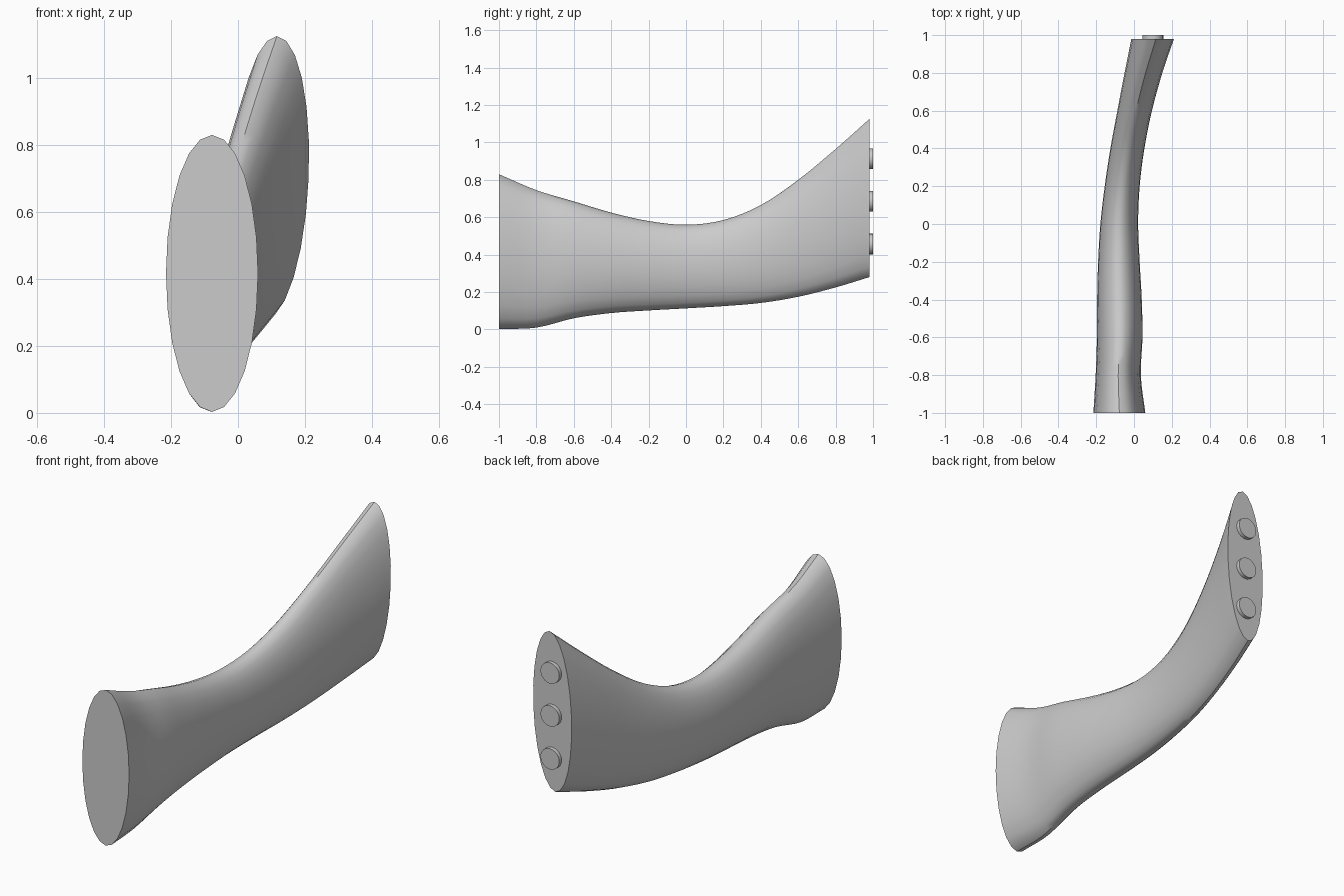
import bpy
import bmesh
from math import sin, cos, pi, radians
from mathutils import Matrix, Vector

cube = bpy.data.objects.get("Cube")
if cube:
    bpy.data.objects.remove(cube, do_unlink=True)

SIDES = 24
STEPS = 4

grey = bpy.data.materials.new("plain grey")
grey.use_nodes = True
grey.diffuse_color = (0.6, 0.6, 0.6, 1)
grey.node_tree.nodes["Principled BSDF"].inputs["Base Color"].default_value = grey.diffuse_color


def finish(name, bm):
    """Turn a bmesh into a smooth-shaded object with sharp rims."""
    bmesh.ops.recalc_face_normals(bm, faces=bm.faces)
    mesh = bpy.data.meshes.new(name)
    bm.to_mesh(mesh)
    bm.free()
    mesh.materials.append(grey)
    obj = bpy.data.objects.new(name, mesh)
    bpy.context.collection.objects.link(obj)
    bpy.ops.object.select_all(action="DESELECT")
    obj.select_set(True)
    bpy.context.view_layer.objects.active = obj
    bpy.ops.object.shade_smooth_by_angle(angle=radians(40))
    return obj


def smooth_sections(rows):
    """Catmull-Rom interpolation through the cross-section sizes."""
    pts = [Vector(r) for r in rows]
    pts = [2 * pts[0] - pts[1]] + pts + [2 * pts[-1] - pts[-2]]
    for a, b, c, d in zip(pts, pts[1:], pts[2:], pts[3:]):
        for i in range(STEPS):
            t = i / STEPS
            yield (2 * b + (c - a) * t + (2 * a - 5 * b + 4 * c - d) * t ** 2
                   + (3 * b - a - 3 * c + d) * t ** 3) / 2
    yield pts[-2]


# Curved body: y, low x, high x, low z, high z of each oval section
sections = [
    (-1.0, -0.215, 0.06, 0.003, 0.83),
    (-0.8, -0.203, 0.036, 0.01, 0.745),
    (-0.6, -0.196, 0.045, 0.06, 0.685),
    (-0.4, -0.195, 0.041, 0.088, 0.625),
    (-0.2, -0.19, 0.03, 0.102, 0.58),
    (0.0, -0.178, 0.022, 0.113, 0.56),
    (0.2, -0.155, 0.03, 0.125, 0.585),
    (0.4, -0.125, 0.055, 0.142, 0.665),
    (0.6, -0.088, 0.095, 0.175, 0.80),
    (0.8, -0.05, 0.15, 0.225, 0.965),
    (0.98, -0.013, 0.211, 0.28, 1.125),
]

bm = bmesh.new()
rings = []
for y, x0, x1, z0, z1 in smooth_sections(sections):
    lean = 0.018 * max(y, 0) ** 2
    ring = []
    for i in range(SIDES):
        a = 2 * pi * i / SIDES
        x = (x0 + x1) / 2 + (x1 - x0) / 2 * sin(a) + lean * cos(a)
        z = (z0 + z1) / 2 + (z1 - z0) / 2 * cos(a)
        ring.append(bm.verts.new((x, y, z)))
    rings.append(ring)
for low, high in zip(rings, rings[1:]):
    for i in range(SIDES):
        j = (i + 1) % SIDES
        bm.faces.new((low[i], low[j], high[j], high[i]))
bm.faces.new(rings[0])
bm.faces.new(rings[-1])
finish("curved_body", bm)

# Three round pegs on the back end
for name, z in (("lower_peg", 0.457), ("middle_peg", 0.685), ("upper_peg", 0.913)):
    bm = bmesh.new()
    bmesh.ops.create_cone(
        bm, cap_ends=True, segments=SIDES, radius1=0.055, radius2=0.055, depth=0.04,
        matrix=Matrix.Translation((0.1, 0.98, z)) @ Matrix.Rotation(pi / 2, 4, "X"))
    finish(name, bm)
